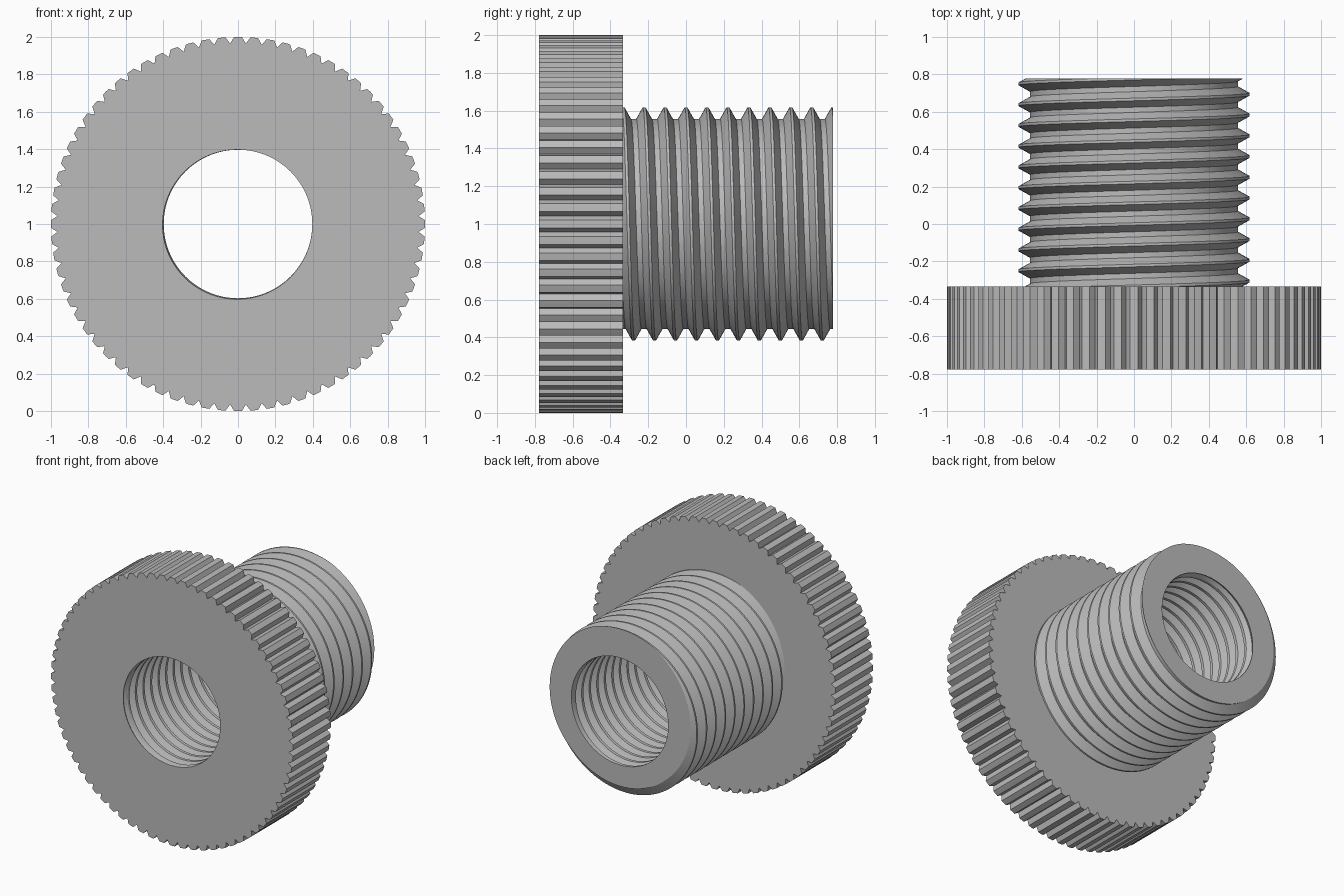
import bpy
import bmesh
from math import radians, degrees, pi, tau, sin, cos

if "Cube" in bpy.data.objects:
    bpy.data.objects.remove(bpy.data.objects["Cube"])

FRONT, SHOULDER, BACK = -0.777, -0.333, 0.777
TEETH = 72

steel = bpy.data.materials.new("grey_steel")
steel.use_nodes = True
steel.diffuse_color = (0.5, 0.5, 0.5, 1)
steel.node_tree.nodes["Principled BSDF"].inputs["Base Color"].default_value = (0.5, 0.5, 0.5, 1)


class Thread:
    """Right-handed V thread running along y."""

    def __init__(self, root, height, pitch, phase, start, end, fade=False):
        self.root, self.height, self.pitch = root, height, pitch
        self.phase, self.start, self.end, self.fade = phase, start, end, fade

    def base(self, a):
        return self.phase - self.pitch * a / tau

    def radius(self, a, y):
        t = (y - self.base(a)) / self.pitch
        t = abs(t - round(t))
        h = self.height * min(1, max(0, (0.375 - t) / 0.3125))
        if self.fade:  # groove runs out towards the open ends
            h *= min(1, 0.15 + min(y - self.start, self.end - y) / self.pitch)
        return self.root + h

    def column(self, a):
        ys = [self.base(a) + self.pitch * (k + t)
              for k in range(-24, 25) for t in (-0.0625, 0.0625, 0.375, 0.625)]
        ys = [self.start] + [min(self.end, max(self.start, y)) for y in ys] + [self.end]
        return [(self.radius(a, y), y) for y in ys]


# Angles and radii of the knurled rim: tooth centre, tooth edge, notch, tooth edge
step = tau / TEETH
edge = step / 2 - 0.023
rim = []
for i in range(TEETH):
    for offset, r in ((0, 1.0), (edge, 1.0), (step / 2, 0.966), (step - edge, 1.0)):
        rim.append((i * step + offset, r))
rim.append((tau, 1.0))


def skin(name, column, smooth):
    """Sweep a (radius, y) column around the y axis."""
    bm = bmesh.new()
    cols = []
    for a, r_rim in rim:
        cols.append([bm.verts.new((r * cos(a), y, 1 + r * sin(a)))
                     for r, y in column(a, r_rim)])
    for c, d in zip(cols, cols[1:]):
        for j in range(len(c) - 1):
            bm.faces.new((c[j], c[j + 1], d[j + 1], d[j]))
    bmesh.ops.remove_doubles(bm, verts=bm.verts[:], dist=1e-5)
    mesh = bpy.data.meshes.new(name)
    bm.to_mesh(mesh)
    bm.free()
    mesh.materials.append(steel)
    obj = bpy.data.objects.new(name, mesh)
    bpy.context.collection.objects.link(obj)
    if smooth:
        bpy.ops.object.select_all(action="DESELECT")
        obj.select_set(True)
        bpy.context.view_layer.objects.active = obj
        bpy.ops.object.shade_smooth_by_angle(angle=radians(25))
    return obj


outer = Thread(0.556, 0.062, 0.111, 0.111 / 4, SHOULDER, BACK)
inner = Thread(0.397, 0.048, 0.0888, FRONT + 0.0888 * 220 / 360, FRONT, BACK, fade=True)

# Knurled head: front face, toothed rim, shoulder face
skin("knurled_head", lambda a, r: [
    (inner.radius(a, FRONT), FRONT), (r, FRONT),
    (r, SHOULDER), (outer.radius(a, SHOULDER), SHOULDER)], False)

# Threaded shank with its flat end face
skin("threaded_shank", lambda a, r:
     outer.column(a) + [(inner.radius(a, BACK), BACK)], True)

# Threaded through bore
skin("threaded_bore", lambda a, r: inner.column(a)[::-1], True)
